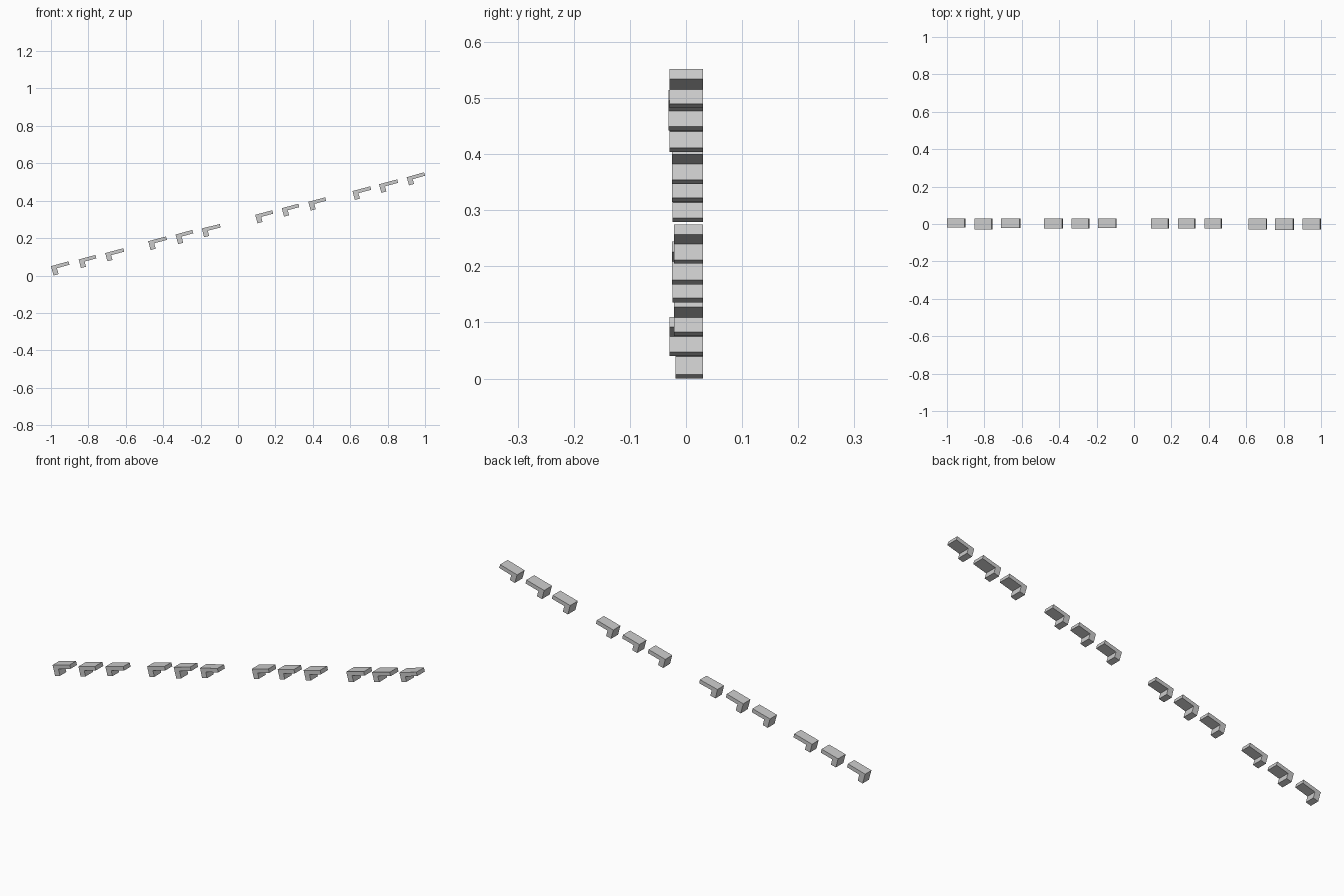
import bpy, bmesh
from math import sin, cos, radians

if "Cube" in bpy.data.objects:
    bpy.data.objects.remove(bpy.data.objects["Cube"])

# Row of angled L-shaped blocks climbing in four groups of three
# (left x, right x, bottom z, top z, front y, tilt in degrees)
BLOCKS = [
    (-1.000, -0.901, 0.000, 0.076, -0.019, 15.5),
    (-0.852, -0.757, 0.040, 0.110, -0.029, 15),
    (-0.710, -0.608, 0.076, 0.146, -0.021, 15),
    (-0.480, -0.380, 0.136, 0.209, -0.024, 15),
    (-0.334, -0.239, 0.168, 0.244, -0.025, 15.5),
    (-0.193, -0.093, 0.205, 0.275, -0.021, 13.5),
    (0.092, 0.188, 0.279, 0.349, -0.024, 15),
    (0.234, 0.328, 0.315, 0.384, -0.025, 15),
    (0.376, 0.471, 0.347, 0.418, -0.025, 15),
    (0.612, 0.712, 0.404, 0.477, -0.029, 15),
    (0.754, 0.856, 0.442, 0.514, -0.031, 15),
    (0.902, 1.000, 0.482, 0.552, -0.029, 16),
]
BACK_Y = 0.03
THICK = 0.019      # plate thickness
LEG_W = 0.028      # leg width


def l_block(name, x0, x1, zb, zt, y0, tilt):
    """Extrude a tilted L profile so it fills the given extents."""
    s, c = sin(radians(tilt)), cos(radians(tilt))
    length = (x1 - x0 - THICK * s) / c
    height = (zt - zb - length * s) / c
    profile = [(0, 0), (0, -height), (LEG_W, -height),
               (LEG_W, -THICK), (length, -THICK), (length, 0)]
    z0 = zt - length * s
    bm = bmesh.new()
    verts = [bm.verts.new((x0 + u * c - v * s, y0, z0 + u * s + v * c))
             for u, v in profile]
    face = bm.faces.new(verts)
    ext = bmesh.ops.extrude_face_region(bm, geom=[face])
    moved = [g for g in ext["geom"] if isinstance(g, bmesh.types.BMVert)]
    bmesh.ops.translate(bm, verts=moved, vec=(0, BACK_Y - y0, 0))
    bmesh.ops.recalc_face_normals(bm, faces=bm.faces)
    mesh = bpy.data.meshes.new(name)
    bm.to_mesh(mesh)
    bm.free()
    bpy.context.collection.objects.link(bpy.data.objects.new(name, mesh))


for i, block in enumerate(BLOCKS):
    l_block(f"step_group_{i // 3 + 1}_block_{i % 3 + 1}", *block)
